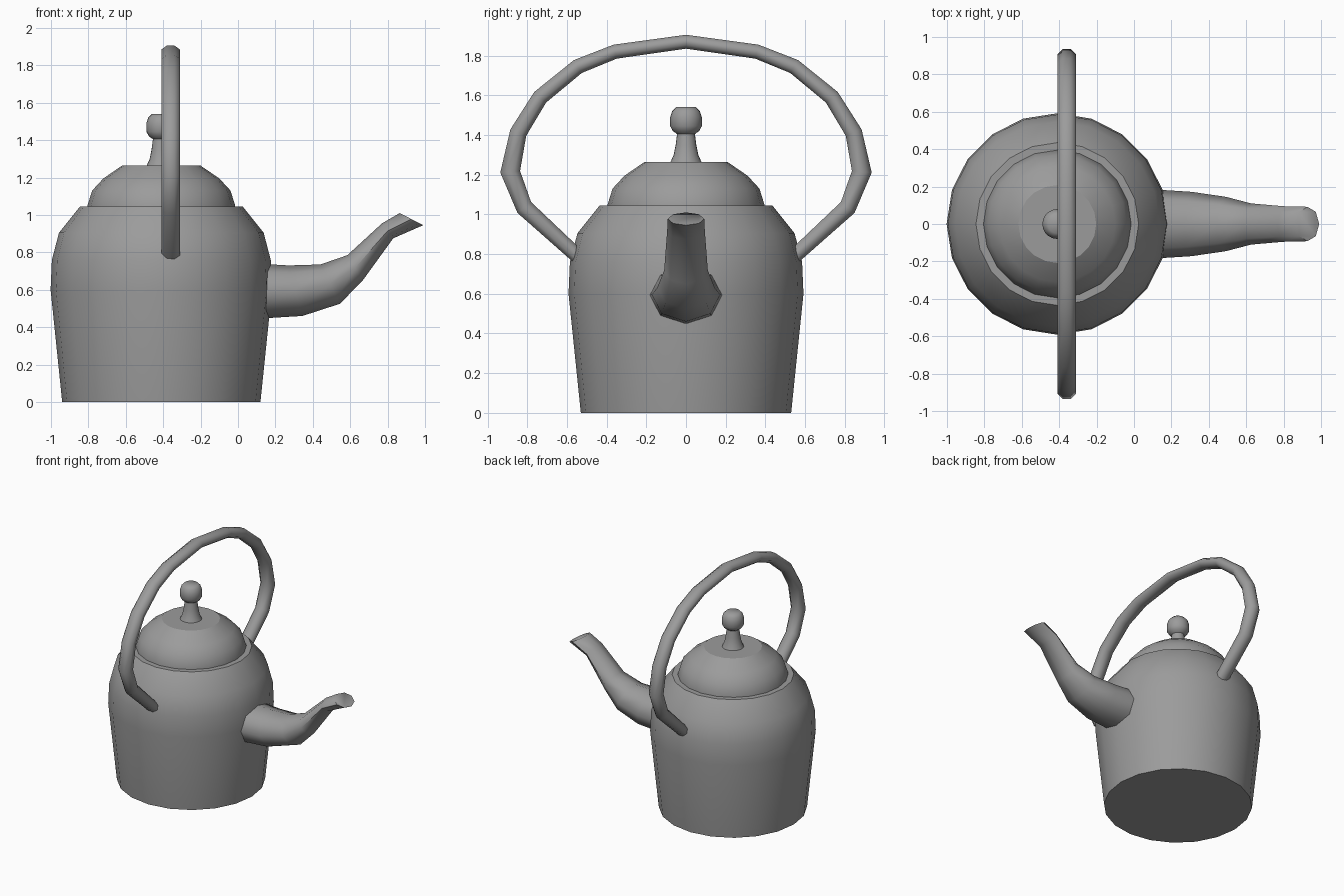
import bpy
import bmesh
from math import cos, sin, pi, radians
from mathutils import Vector

cube = bpy.data.objects.get("Cube")
if cube:
    bpy.data.objects.remove(cube)

CENTRE = -0.41  # x of the pot axis

grey = bpy.data.materials.new("plain grey")
grey.use_nodes = True
colour = (0.33, 0.33, 0.33, 1)
grey.diffuse_color = colour
grey.node_tree.nodes["Principled BSDF"].inputs["Base Color"].default_value = colour


def ring(centre, side_a, side_b, count, offset=0.0):
    """Points of an ellipse spanned by two half-axis vectors."""
    angles = [2 * pi * i / count + offset for i in range(count)]
    return [centre + side_a * cos(a) + side_b * sin(a) for a in angles]


def loft(name, rings, angle):
    """Skin a row of rings, cap both ends and smooth below the angle."""
    bm = bmesh.new()
    rows = [[bm.verts.new(p) for p in r] for r in rings]
    for low, high in zip(rows, rows[1:]):
        for i in range(len(low)):
            j = (i + 1) % len(low)
            bm.faces.new((low[i], low[j], high[j], high[i]))
    bm.faces.new(rows[0])
    bm.faces.new(rows[-1])
    bmesh.ops.recalc_face_normals(bm, faces=bm.faces)
    mesh = bpy.data.meshes.new(name)
    bm.to_mesh(mesh)
    bm.free()
    mesh.materials.append(grey)
    obj = bpy.data.objects.new(name, mesh)
    bpy.context.collection.objects.link(obj)
    bpy.ops.object.select_all(action='DESELECT')
    obj.select_set(True)
    bpy.context.view_layer.objects.active = obj
    bpy.ops.object.shade_smooth_by_angle(angle=radians(angle))
    return obj


def turned(name, profile, angle):
    """Revolve (radius, height) pairs around the pot axis."""
    rings = [ring(Vector((CENTRE, 0, z)), Vector((r, 0, 0)), Vector((0, r, 0)), 20)
             for r, z in profile]
    return loft(name, rings, angle)


# Pot, lid and knob
turned("pot_body", [(0.53, 0), (0.592, 0.6), (0.585, 0.76), (0.547, 0.905),
                    (0.435, 1.045)], 32)
turned("lid", [(0.395, 1.03), (0.395, 1.05), (0.37, 1.13), (0.31, 1.195),
               (0.208, 1.265)], 30)
turned("lid_knob", [(0.08, 1.26), (0.062, 1.30), (0.052, 1.35), (0.045, 1.405),
                    (0.066, 1.42), (0.08, 1.445), (0.08, 1.49), (0.07, 1.52),
                    (0.05, 1.54)], 50)

# Hoop handle: (y, z, thickness in the hoop plane) for one half, then mirrored
half = [(0.52, 0.765, 0.036), (0.815, 1.035, 0.044), (0.886, 1.215, 0.05),
        (0.845, 1.412, 0.043), (0.735, 1.59, 0.04), (0.545, 1.745, 0.038),
        (0.357, 1.82, 0.036)]
path = half + [(0, 1.87, 0.035)] + [(-y, z, t) for y, z, t in reversed(half)]
points = [Vector((-0.36, y, z)) for y, z, t in path]
across = Vector((0.05, 0, 0)) / cos(pi / 8)
rings = []
for i, point in enumerate(points):
    before, after = points[max(i - 1, 0)], points[min(i + 1, len(points) - 1)]
    normal = (after - before).normalized().cross(Vector((1, 0, 0)))
    rings.append(ring(point, across, normal * path[i][2] / cos(pi / 8), 8, pi / 8))
loft("handle", rings, 60)

# Spout: upper point (x, z), lower point (x, z), half width
stations = [((0.10, 0.74), (0.10, 0.445), 0.185),
            ((0.27, 0.73), (0.345, 0.46), 0.172),
            ((0.44, 0.735), (0.545, 0.525), 0.145),
            ((0.585, 0.785), (0.667, 0.65), 0.11),
            ((0.77, 0.955), (0.83, 0.875), 0.095),
            ((0.865, 1.01), (0.99, 0.945), 0.092)]
rings = []
for (ux, uz), (lx, lz), width in stations:
    upper, lower = Vector((ux, 0, uz)), Vector((lx, 0, lz))
    rings.append(ring((upper + lower) / 2, (upper - lower) / 2,
                      Vector((0, width, 0)), 8))
loft("spout", rings, 60)
